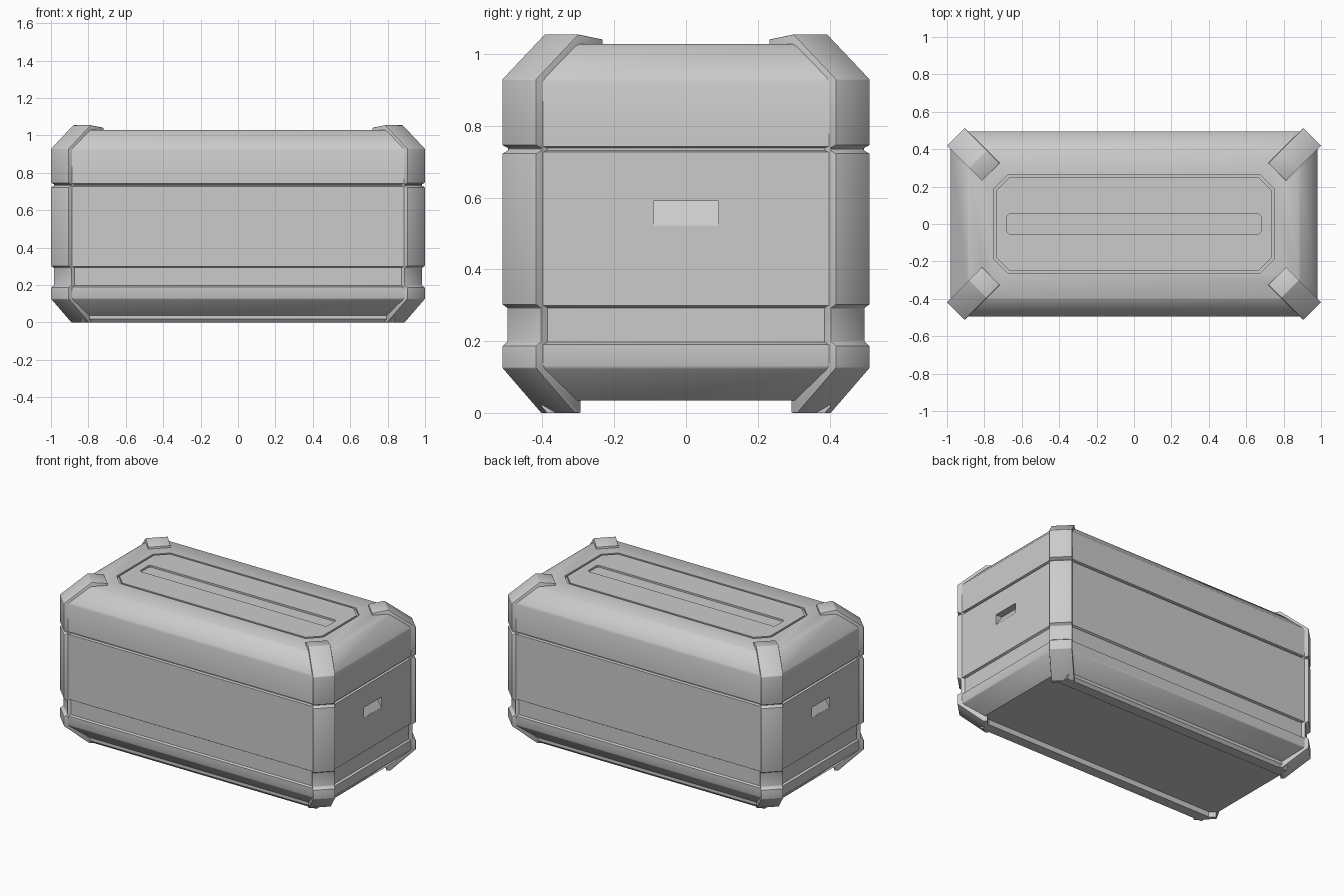
import bpy, bmesh
from math import sqrt

if "Cube" in bpy.data.objects:
    bpy.data.objects.remove(bpy.data.objects["Cube"])

HX, HY, CH = 0.98, 0.495, 0.092   # half sizes of the shell and its corner cut


def octagon(hx, hy, c):
    q = [(hx, hy - c), (hx - c, hy)]
    return (q + [(-x, y) for x, y in q[::-1]] + [(-x, -y) for x, y in q]
            + [(x, -y) for x, y in q[::-1]])


def loft(name, rings):
    """Skin a stack of equal-sized closed rings and cap both ends."""
    bm = bmesh.new()
    loops = [[bm.verts.new(p) for p in ring] for ring in rings]
    for a, b in zip(loops, loops[1:]):
        for i in range(len(a)):
            j = (i + 1) % len(a)
            bm.faces.new((a[i], a[j], b[j], b[i]))
    bm.faces.new(loops[0][::-1])
    bm.faces.new(loops[-1])
    bmesh.ops.recalc_face_normals(bm, faces=bm.faces)
    mesh = bpy.data.meshes.new(name)
    bm.to_mesh(mesh)
    bm.free()
    ob = bpy.data.objects.new(name, mesh)
    bpy.context.collection.objects.link(ob)
    return ob


def flat_loft(name, outline, z0, z1):
    return loft(name, [[(x, y, z) for x, y in outline] for z in (z0, z1)])


def apply_mod(ob, mod):
    bpy.context.view_layer.objects.active = ob
    bpy.ops.object.modifier_apply(modifier=mod.name)


def cut(ob, cutter):
    cutter.hide_render = True
    m = ob.modifiers.new("cut", 'BOOLEAN')
    m.operation, m.solver, m.object = 'DIFFERENCE', 'EXACT', cutter
    apply_mod(ob, m)
    bpy.data.objects.remove(cutter)


def soften(ob, width, segments=2):
    m = ob.modifiers.new("soft edges", 'BEVEL')
    m.width, m.segments, m.limit_method = width, segments, 'ANGLE'
    apply_mod(ob, m)


def smooth(ob):
    bpy.ops.object.select_all(action='DESELECT')
    ob.select_set(True)
    bpy.context.view_layer.objects.active = ob
    bpy.ops.object.shade_smooth_by_angle(angle=0.52)


# Shell: (height, inset) levels with lower recessed band and lid seam
levels = [(0.035, 0.095), (0.122, 0.005), (0.132, 0), (0.19, 0), (0.197, 0.012),
          (0.293, 0.012), (0.30, 0), (0.727, 0), (0.732, 0.012), (0.738, 0.012),
          (0.743, 0), (0.922, 0), (0.934, 0.005), (1.022, 0.09), (1.028, 0.1)]
shell = loft("crate_shell", [[(x, y, z) for x, y in octagon(HX - i, HY - i, CH)]
                             for z, i in levels])

# Pocket around the lid panel
cut(shell, flat_loft("panel_pocket", octagon(0.75, 0.262, 0.075), 1.012, 1.1))

# Scooped hand grips in both ends, deepest at the top
for s in (-1, 1):
    tri = [(0.979, 0.522), (0.935, 0.59), (1.05, 0.59), (1.05, 0.522)]
    cut(shell, loft("grip_cutter", [[(s * x, y, z) for x, z in tri] for y in (-0.09, 0.09)]))
smooth(shell)

# Lid panel with a long shallow slot
panel = flat_loft("lid_panel", octagon(0.737, 0.249, 0.07), 1.005, 1.028)
cut(panel, flat_loft("slot_cutter", octagon(0.68, 0.053, 0.012), 1.016, 1.1))

# Skid rails under the long sides
for s, side in ((-1, "front"), (1, "back")):
    rail = loft("skid_rail_" + side,
                [[(x, s * y, z) for y, z in
                  ((0.32, 0.0), (0.387, 0.0), (0.403, 0.018), (0.403, 0.045), (0.32, 0.045))]
                 for x in (-0.84, 0.84)])

# Diagonal corner bumpers: (inward offset, height) profile swept across the corner
profile = [(0.108, 0), (0, 0.125), (0, 0.187), (0.014, 0.199), (0.014, 0.292), (0, 0.302),
           (0, 0.723), (0.016, 0.732), (0.016, 0.738), (0, 0.746), (0, 0.93),
           (0.118, 1.055), (0.187, 1.041), (0.187, 1.0), (0.125, 0.9), (0.125, 0.0)]
W = 0.0475
for sx, xn in ((-1, "left"), (1, "right")):
    for sy, yn in ((-1, "front"), (1, "back")):
        rings = [[(sx * (0.9525 - e + t), sy * (0.4655 - e - t), z) for e, z in profile]
                 for t in (-W, W)]
        bumper = loft(f"corner_bumper_{yn}_{xn}", rings)
        soften(bumper, 0.004)
        smooth(bumper)
